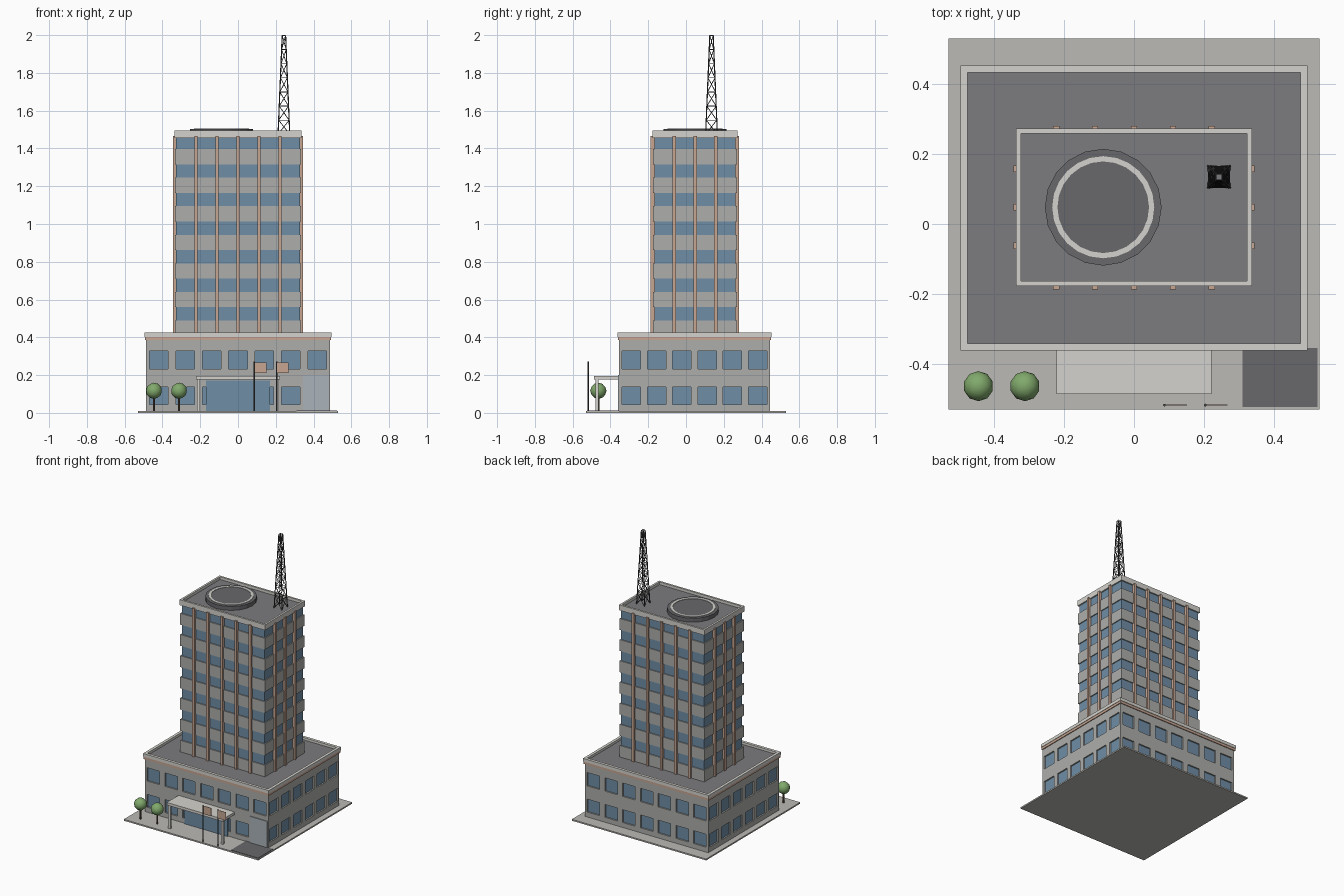
import bpy, bmesh, math
from mathutils import Vector, Matrix

if "Cube" in bpy.data.objects:
    bpy.data.objects.remove(bpy.data.objects["Cube"])

def mat(name, rgb):
    m = bpy.data.materials.new(name)
    m.diffuse_color = (*rgb, 1)
    m.use_nodes = True
    m.node_tree.nodes["Principled BSDF"].inputs["Base Color"].default_value = m.diffuse_color
    return m

WALL = mat("concrete", (0.42, 0.42, 0.41))
LIGHT = mat("light_stone", (0.66, 0.65, 0.61))
PAVE = mat("paving", (0.50, 0.49, 0.46))
ROOF = mat("roofing", (0.20, 0.20, 0.21))
DARK = mat("asphalt", (0.14, 0.14, 0.15))
GLASS = mat("glass", (0.16, 0.27, 0.38))
TAN = mat("tan_trim", (0.57, 0.38, 0.29))
SHUTTER = mat("shutter", (0.40, 0.45, 0.49))
METAL = mat("metal", (0.06, 0.06, 0.06))
LEAF = mat("leaves", (0.22, 0.40, 0.15))
BARK = mat("bark", (0.12, 0.08, 0.05))

def finish(name, bm, m):
    me = bpy.data.meshes.new(name)
    bm.to_mesh(me)
    bm.free()
    me.materials.append(m)
    ob = bpy.data.objects.new(name, me)
    bpy.context.collection.objects.link(ob)
    return ob

def boxes(name, m, items):
    """One object from boxes given as (x0, x1, y0, y1, z0, z1)."""
    bm = bmesh.new()
    for x0, x1, y0, y1, z0, z1 in items:
        t = Matrix.Translation(((x0 + x1) / 2, (y0 + y1) / 2, (z0 + z1) / 2))
        bmesh.ops.create_cube(bm, size=1, matrix=t @ Matrix.Diagonal((x1 - x0, y1 - y0, z1 - z0, 1)))
    return finish(name, bm, m)

def frame(x, y0, y1, z0, z1, w):
    """Four boxes making a rectangular rim of width w."""
    return [(-x, x, y0, y0 + w, z0, z1), (-x, x, y1 - w, y1, z0, z1),
            (-x, -x + w, y0 + w, y1 - w, z0, z1), (x - w, x, y0 + w, y1 - w, z0, z1)]

def rods(name, m, segs, r, sides=6):
    bm = bmesh.new()
    for a, b in segs:
        a, b = Vector(a), Vector(b)
        d = b - a
        t = Matrix.Translation((a + b) / 2) @ d.to_track_quat('Z', 'Y').to_matrix().to_4x4()
        bmesh.ops.create_cone(bm, cap_ends=True, segments=sides, radius1=r, radius2=r, depth=d.length, matrix=t)
    return finish(name, bm, m)

# Site
boxes("ground_slab", PAVE, [(-.53, .53, -.53, .53, 0, .01)])
boxes("driveway", DARK, [(.31, .525, -.523, -.354, .01, .013)])

# Podium: glass core wrapped by wall bands and piers
X, Y0, Y1, D = .487, -.354, .444, .01
ROWS = [(.045, .137), (.232, .327)]
boxes("podium_glass", GLASS, [(-X + D, X - D, Y0 + D, Y1 - D, .01, .39)])
boxes("podium_wall_bands", WALL, [(-X, X, Y0, Y1, .01, .045), (-X, X, Y0, Y1, .137, .232),
                                  (-X, X, Y0, Y1, .327, .39)])

def gaps(centres, half, lo, hi):
    edges = [lo] + [e for c in centres for e in (c - half, c + half)] + [hi]
    return list(zip(edges[::2], edges[1::2]))

piers = []
for z0, z1 in ROWS:
    for a, b in gaps([-.42 + .14 * i for i in range(7)], .049, -X, X):
        piers += [(a, b, Y0, Y0 + D, z0, z1), (a, b, Y1 - D, Y1, z0, z1)]
    for a, b in gaps([-.29 + .134 * i for i in range(6)], .049, Y0 + D, Y1 - D):
        piers += [(-X, -X + D, a, b, z0, z1), (X - D, X, a, b, z0, z1)]
boxes("podium_piers", WALL, piers)
boxes("podium_trim", TAN, frame(.493, -.36, .45, .385, .402, .03))
boxes("podium_roof", ROOF, [(-.48, .48, -.345, .44, .39, .408)])
boxes("podium_parapet", LIGHT, frame(.496, -.362, .453, .402, .425, .02))

# Entrance and garage
boxes("entrance_glass", GLASS, [(-.17, .17, -.361, -.345, .01, .172)])
boxes("garage_door", SHUTTER, [(.345, .482, -.36, -.345, .01, .2)])
boxes("canopy", LIGHT, [(-.222, .222, -.486, -.35, .177, .196)])
boxes("canopy_posts", LIGHT, [(s * .208 - .008, s * .208 + .008, -.478, -.462, .01, .177) for s in (-1, 1)])

# Flags
POLES = (.087, .204)
rods("flag_poles", METAL, [((x, -.518, .01), (x, -.518, .272)) for x in POLES], .004, 8)
boxes("flags", TAN, [(x, x + .064, -.5195, -.5165, .21, .268) for x in POLES])

# Tower: glass core with floor bands between window strips
TX, T0, T1 = .334, -.174, .270
boxes("tower_glass", GLASS, [(-TX + .007, TX - .007, T0 + .007, T1 - .007, .4, 1.46)])
bands = [(-TX, TX, T0, T1, .4, .49)]
bands += [(-TX, TX, T0, T1, .56 + .151 * i, .641 + .151 * i) for i in range(6)]
boxes("tower_floor_bands", WALL, bands)
pil, w = [], .009
for i in range(-2, 3):
    x = i * .1113
    pil += [(x - w, x + w, T0 - .013, T0 + .01, .408, 1.465), (x - w, x + w, T1 - .01, T1 + .011, .408, 1.465)]
for i in range(-1, 2):
    y = .048 + i * .11
    pil += [(-TX - .011, -TX + .01, y - w, y + w, .408, 1.465), (TX - .01, TX + .011, y - w, y + w, .408, 1.465)]
boxes("tower_pilasters", TAN, pil)
boxes("tower_roof", ROOF, [(-.33, .33, -.17, .266, 1.455, 1.475)])
boxes("tower_parapet", LIGHT, frame(.337, -.177, .273, 1.455, 1.494, .014))

# Helipad with painted ring
HX, HY = -.088, .048
bm = bmesh.new()
bmesh.ops.create_cone(bm, cap_ends=True, segments=20, radius1=.167, radius2=.167, depth=.03,
                      matrix=Matrix.Translation((HX, HY, 1.488)))
finish("helipad", bm, DARK)
bm = bmesh.new()
N = 24
rings = [[bm.verts.new((HX + r * math.cos(math.tau * i / N), HY + r * math.sin(math.tau * i / N), z))
          for i in range(N)] for r, z in ((.131, 1.502), (.131, 1.506), (.146, 1.506), (.146, 1.502))]
for k in range(4):
    a, b = rings[k], rings[(k + 1) % 4]
    for i in range(N):
        j = (i + 1) % N
        bm.faces.new((a[i], b[i], b[j], a[j]))
bmesh.ops.recalc_face_normals(bm, faces=bm.faces)
finish("helipad_ring", bm, LIGHT)

# Lattice mast: legs, rungs and cross braces
def corner(k, t):
    h = .031 + (.009 - .031) * t
    sx, sy = ((-1, -1), (1, -1), (1, 1), (-1, 1))[k % 4]
    return (.243 + sx * h, .135 + sy * h, 1.475 + .523 * t)

L = 7
rods("mast_legs", METAL, [(corner(k, 0), corner(k, 1)) for k in range(4)], .0032)
braces = []
for k in range(4):
    for i in range(L):
        a, b = i / L, (i + 1) / L
        braces += [(corner(k, a), corner(k + 1, b)), (corner(k + 1, a), corner(k, b)),
                   (corner(k, b), corner(k + 1, b))]
rods("mast_braces", METAL, braces, .002, 4)

# Trees
TREES = (-.445, -.312)
rods("tree_trunks", BARK, [((x, -.464, .01), (x, -.464, .1)) for x in TREES], .006, 8)
bm = bmesh.new()
for x in TREES:
    bmesh.ops.create_icosphere(bm, subdivisions=2, radius=.043, matrix=Matrix.Translation((x, -.464, .117)))
for f in bm.faces:
    f.smooth = True
finish("tree_crowns", bm, LEAF)
